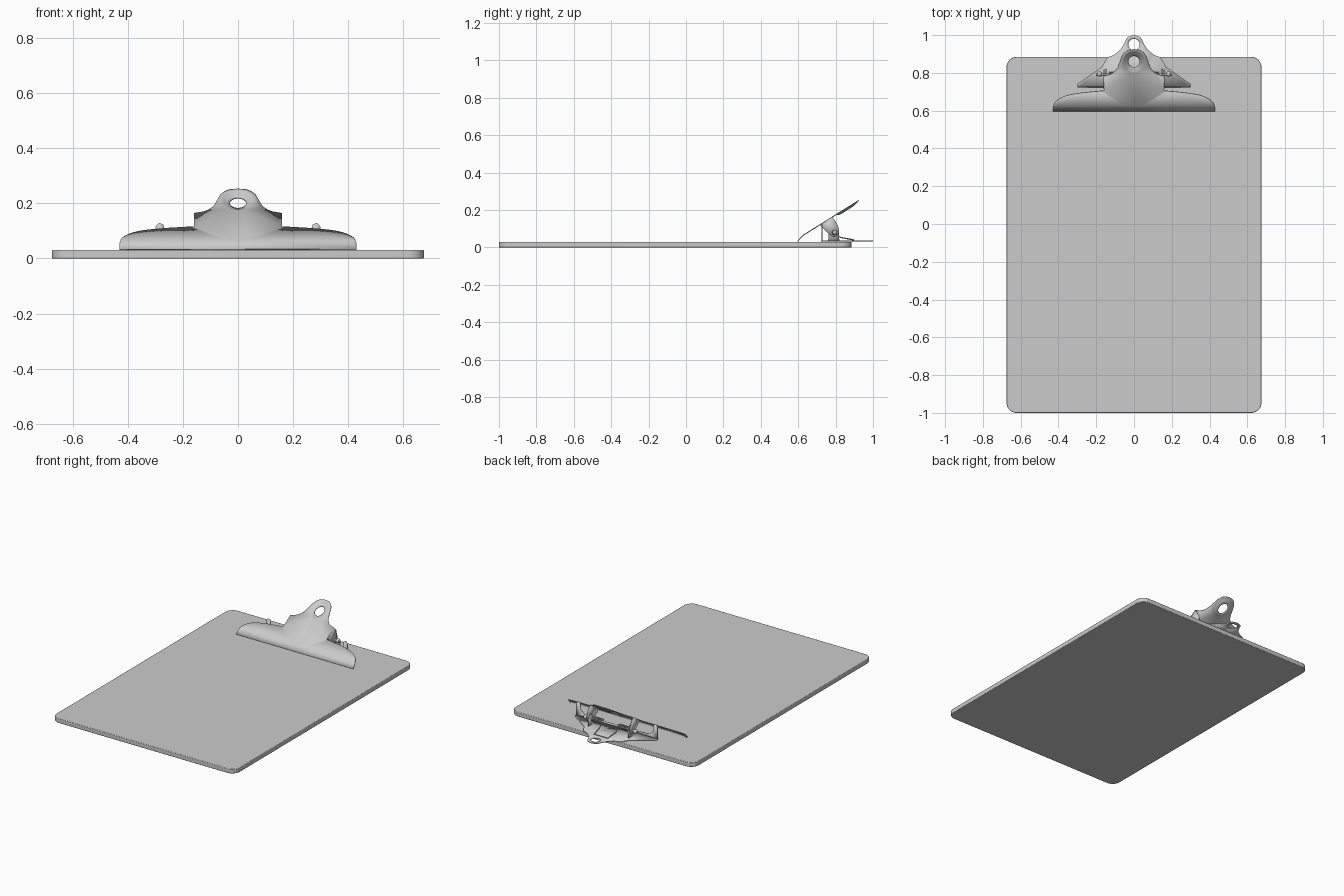
import bpy, bmesh, math
from mathutils import Vector

if "Cube" in bpy.data.objects:
    bpy.data.objects.remove(bpy.data.objects["Cube"])


def spline(pts, n=6):
    """Catmull-Rom through 2D points."""
    p = [Vector(q) for q in pts]
    p = [p[0] * 2 - p[1]] + p + [p[-1] * 2 - p[-2]]
    out = []
    for i in range(1, len(p) - 2):
        a, b, c, d = p[i - 1:i + 3]
        for k in range(n):
            t = k / n
            out.append(0.5 * (2 * b + (c - a) * t + (2 * a - 5 * b + 4 * c - d) * t * t
                              + (3 * b - a - 3 * c + d) * t ** 3))
    return [tuple(v) for v in out + [p[-2]]]


def circle(cx, cy, r, n=40):
    return [(cx + r * math.cos(2 * math.pi * i / n), cy + r * math.sin(2 * math.pi * i / n))
            for i in range(n)]


def mirrored(half):
    """Half outline from (0, y) round to (0, y): add the -x half."""
    return half + [(-x, y) for x, y in reversed(half) if x > 1e-5]


def finish(bm, name, thick=0.0):
    bmesh.ops.recalc_face_normals(bm, faces=bm.faces)
    me = bpy.data.meshes.new(name)
    bm.to_mesh(me)
    bm.free()
    ob = bpy.data.objects.new(name, me)
    bpy.context.collection.objects.link(ob)
    if thick:
        m = ob.modifiers.new("thickness", 'SOLIDIFY')
        m.thickness, m.offset = thick, 0
    bpy.ops.object.select_all(action='DESELECT')
    ob.select_set(True)
    bpy.context.view_layer.objects.active = ob
    bpy.ops.object.shade_smooth_by_angle(angle=math.radians(30))
    return ob


def sheet(name, loops, place, thick, bends=(), rings=()):
    """Flat sheet with holes, cut at bend lines; rings run inward from the last loop."""
    bm = bmesh.new()
    edges, hole = [], []
    for loop in loops:
        hole = [bm.verts.new((x, y, 0)) for x, y in loop]
        edges += [bm.edges.new((hole[i - 1], hole[i])) for i in range(len(hole))]
    bmesh.ops.triangle_fill(bm, edges=edges, use_beauty=True, use_dissolve=False)
    for y in bends:
        bmesh.ops.bisect_plane(bm, geom=bm.verts[:] + bm.edges[:] + bm.faces[:],
                               plane_co=(0, y, 0), plane_no=(0, 1, 0))
    for loop, drop in rings:
        new = [bm.verts.new((x, y, drop)) for x, y in loop]
        for i in range(len(new)):
            bm.faces.new((hole[i - 1], hole[i], new[i], new[i - 1]))
        hole = new
    for v in bm.verts:
        v.co = place(*v.co)
    return finish(bm, name, thick)


def tube(name, pts, r):
    cu = bpy.data.curves.new(name, 'CURVE')
    cu.dimensions = '3D'
    cu.bevel_depth, cu.bevel_resolution, cu.use_fill_caps = r, 2, True
    s = cu.splines.new('POLY')
    s.points.add(len(pts) - 1)
    for q, p in zip(s.points, pts):
        q.co = (*p, 1)
    ob = bpy.data.objects.new(name, cu)
    bpy.context.collection.objects.link(ob)
    return ob


# Board with rounded corners
R = 0.055
outline = []
for k, (cx, cy) in enumerate([(0.675 - R, 0.885 - R), (-0.675 + R, 0.885 - R),
                              (-0.675 + R, -1 + R), (0.675 - R, -1 + R)]):
    for i in range(11):
        a = math.pi / 2 * (k + i / 10)
        outline.append((cx + R * math.cos(a), cy + R * math.sin(a)))
bm = bmesh.new()
face = bm.faces.new([bm.verts.new((x, y, 0)) for x, y in outline])
ext = bmesh.ops.extrude_face_region(bm, geom=[face])
bmesh.ops.translate(bm, verts=[v for v in ext["geom"] if isinstance(v, bmesh.types.BMVert)],
                    vec=(0, 0, 0.03))
board = finish(bm, "board")
bev = board.modifiers.new("edge", 'BEVEL')
bev.width, bev.segments, bev.angle_limit = 0.003, 2, math.radians(50)

# Base plate with hanging tab
neck = spline([(0.14, 0.882), (0.105, 0.897), (0.072, 0.925), (0.052, 0.955),
               (0.034, 0.988), (0, 1.0)])
sheet("base_plate", [mirrored([(0, 0.722), (0.30, 0.722), (0.30, 0.74), (0.17, 0.83)] + neck),
                     circle(0, 0.95, 0.03)],
      lambda x, y, z: (x, y, 0.034), 0.005)

# Lever plate: lip, sloping body and dished thumb grip
def lever_place(x, y, z):
    if y < 0.625:
        return (x, y, 0.033 + (y - 0.597) * 1.1 + z)
    return (x, y, 0.0638 + (y - 0.625) * 0.627 + z)

jaw = spline([(0.43, 0.597), (0.428, 0.622), (0.41, 0.652), (0.36, 0.679),
              (0.28, 0.694), (0.16, 0.706)])
grip = spline([(0.16, 0.783), (0.12, 0.795), (0.092, 0.82), (0.077, 0.855), (0.062, 0.893),
               (0.035, 0.918), (0, 0.924)])
sheet("clip_lever", [mirrored([(0, 0.597)] + jaw + grip), circle(0, 0.86, 0.058)],
      lever_place, 0.005, bends=(0.625,),
      rings=[(circle(0, 0.86, 0.052), -0.003), (circle(0, 0.86, 0.042), -0.009),
             (circle(0, 0.86, 0.03), -0.011)])

AXIS_Y, AXIS_Z = 0.79, 0.08
for s, side in ((1, "right"), (-1, "left")):
    # Folded lever cheeks
    cheek = [(0.715, 0.12), (0.783, 0.163)] + spline(
        [(0.806, 0.13), (0.818, 0.095), (0.812, 0.068), (0.79, 0.055), (0.768, 0.067)], 4)
    sheet("lever_cheek_" + side, [cheek], lambda x, y, z: (s * 0.158, x, y), 0.005)
    # Base ears holding the pivot
    ear = [(0.76, 0.034), (0.82, 0.034)] + spline(
        [(0.817, 0.08), (0.79, 0.105), (0.763, 0.08)], 5)
    sheet("base_ear_" + side, [ear], lambda x, y, z: (s * 0.148, x, y), 0.005)
    # Upright stop walls with rounded tops
    wall = [(0.165, 0.034), (0.30, 0.034)] + spline(
        [(0.30, 0.115), (0.286, 0.128), (0.27, 0.122)], 4) + [(0.266, 0.08), (0.24, 0.055), (0.165, 0.05)]
    sheet("stop_wall_" + side, [wall], lambda x, y, z: (s * x, 0.726, y), 0.005)
    # Pivot knobs
    bm = bmesh.new()
    bmesh.ops.create_uvsphere(bm, u_segments=20, v_segments=10, radius=0.014)
    bmesh.ops.translate(bm, verts=bm.verts, vec=(s * 0.183, AXIS_Y + 0.004, AXIS_Z))
    finish(bm, "pivot_knob_" + side)
    # Coil spring with a leg on the lever and a leg on the base
    coil = [(s * (0.06 + 0.07 * i / 96), AXIS_Y + 0.015 * math.cos(i * math.pi / 8),
             AXIS_Z + 0.015 * math.sin(i * math.pi / 8)) for i in range(97)]
    tube("spring_" + side, [(0, 0.895, 0.04), (s * 0.05, 0.895, 0.04), (s * 0.06, 0.82, 0.055)]
         + coil + [(s * 0.13, 0.74, 0.12)], 0.0035)

# Pivot rod
tube("pivot_rod", [(-0.20, AXIS_Y, AXIS_Z), (0.20, AXIS_Y, AXIS_Z)], 0.007)
